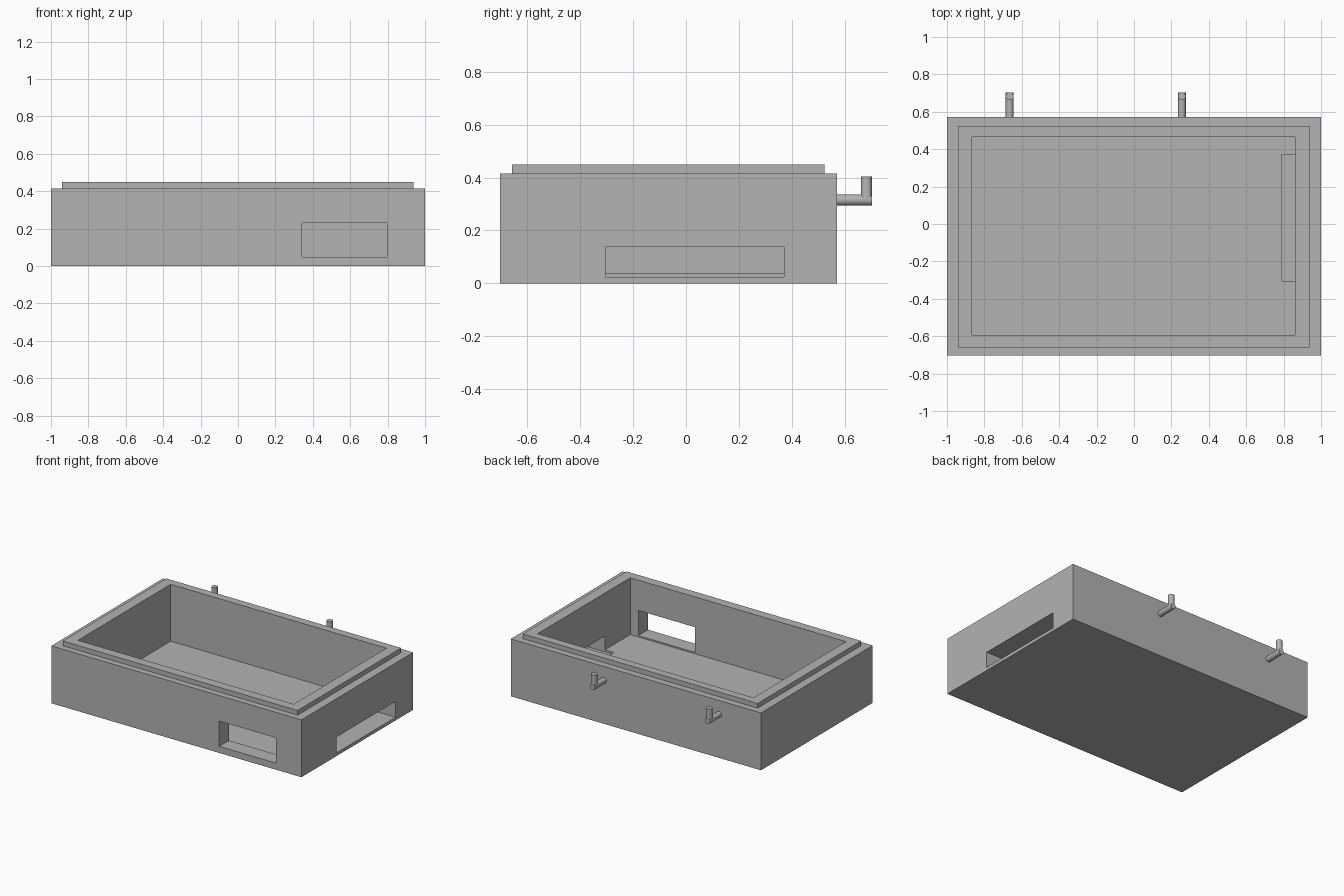
import bpy
import math

default = bpy.data.objects.get("Cube")
if default:
    bpy.data.objects.remove(default, do_unlink=True)

grey = bpy.data.materials.new("plain_grey")
grey.use_nodes = True
colour = (0.45, 0.45, 0.45, 1)
grey.diffuse_color = colour
grey.node_tree.nodes["Principled BSDF"].inputs["Base Color"].default_value = colour


def finish(name):
    obj = bpy.context.object
    obj.name = name
    obj.data.materials.append(grey)
    return obj


def box(name, xs, ys, zs):
    """Box spanning the given (low, high) range on each axis."""
    spans = (xs, ys, zs)
    bpy.ops.mesh.primitive_cube_add(size=1, location=[sum(s) / 2 for s in spans])
    bpy.context.object.scale = [s[1] - s[0] for s in spans]
    bpy.ops.object.transform_apply(location=True, rotation=True, scale=True)
    return finish(name)


def cylinder(name, radius, length, location, tilt=0):
    bpy.ops.mesh.primitive_cylinder_add(
        vertices=32, radius=radius, depth=length,
        location=location, rotation=(tilt, 0, 0))
    bpy.ops.object.transform_apply(location=True, rotation=True, scale=True)
    return finish(name)


def combine(target, other, operation):
    """Apply a boolean to the target and discard the helper."""
    mod = target.modifiers.new(other.name, 'BOOLEAN')
    mod.object, mod.operation, mod.solver = other, operation, 'EXACT'
    bpy.ops.object.select_all(action='DESELECT')
    bpy.context.view_layer.objects.active = target
    target.select_set(True)
    bpy.ops.object.modifier_apply(modifier=mod.name)
    bpy.data.objects.remove(other, do_unlink=True)


# Outer case with a raised locating lip around the opening
case = box("case", (-1, 1), (-0.704, 0.572), (0, 0.415))
combine(case, box("lip", (-0.94, 0.938), (-0.659, 0.524), (0.2, 0.449)), 'UNION')

# Hollow interior, front window, and side slot that notches the floor
for cutter in (
    box("cavity", (-0.865, 0.861), (-0.593, 0.466), (0.038, 0.6)),
    box("front_window", (0.343, 0.797), (-0.8, -0.5), (0.048, 0.23)),
    box("side_slot", (0.79, 1.1), (-0.304, 0.371), (0.023, 0.137)),
):
    combine(case, cutter, 'DIFFERENCE')

# Two L-shaped pegs on the back wall
RADIUS, ARM_Z, BACK, END, TIP = 0.021, 0.315, 0.56, 0.704, 0.404
for name, x in (("right_peg", -0.665), ("left_peg", 0.256)):
    peg = cylinder(name, RADIUS, END - BACK, (x, (BACK + END) / 2, ARM_Z), math.pi / 2)
    post = cylinder("post", RADIUS, TIP - ARM_Z, (x, END - RADIUS, (TIP + ARM_Z) / 2))
    combine(peg, post, 'UNION')
    bpy.ops.object.shade_smooth_by_angle(angle=math.radians(30))
